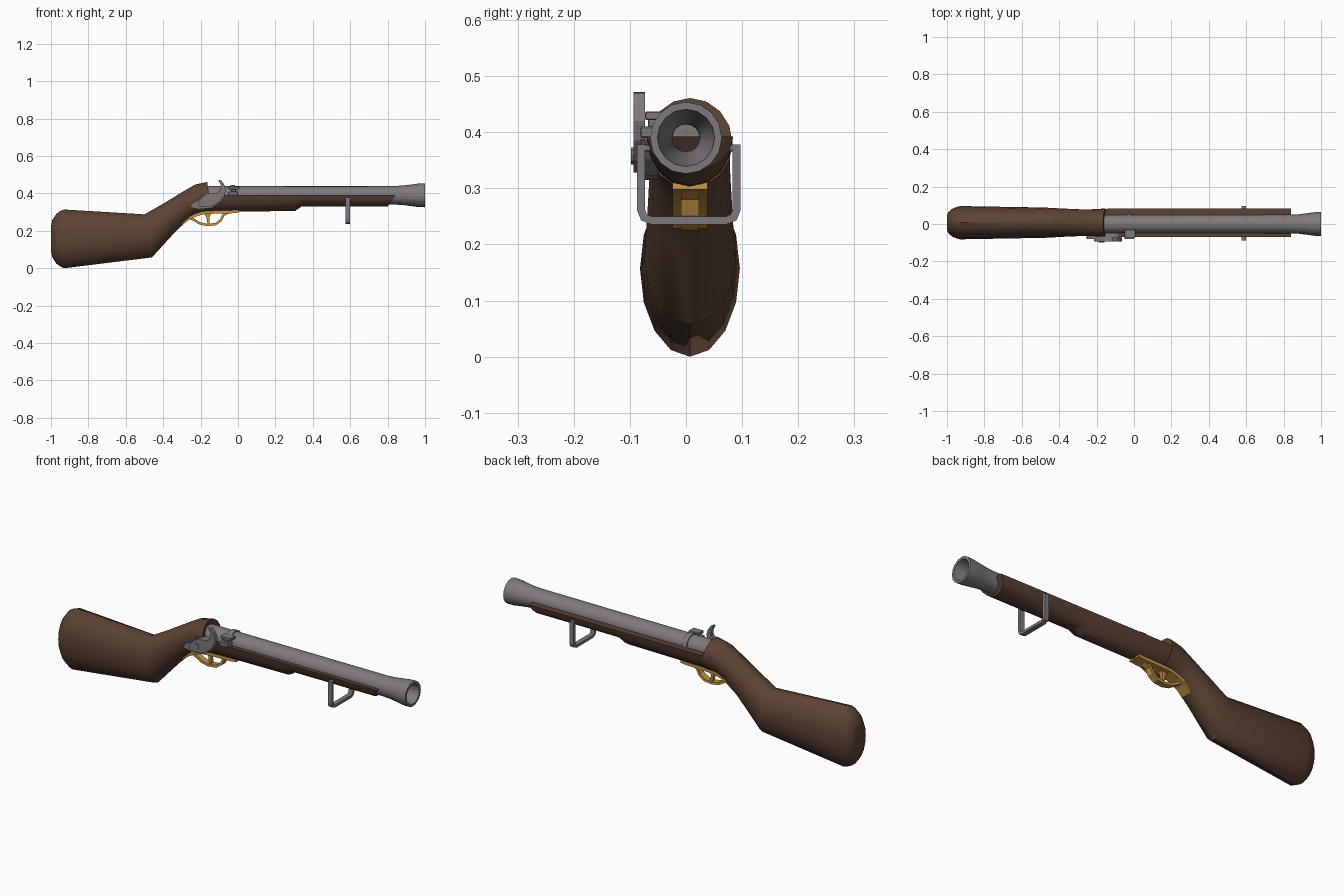
import bpy, bmesh, math
from mathutils import Vector

if "Cube" in bpy.data.objects:
    bpy.data.objects.remove(bpy.data.objects["Cube"])

def material(name, rgb):
    m = bpy.data.materials.new(name)
    m.diffuse_color = (*rgb, 1)
    m.use_nodes = True
    m.node_tree.nodes["Principled BSDF"].inputs["Base Color"].default_value = m.diffuse_color
    return m

WOOD = material("walnut wood", (0.105, 0.054, 0.034))
STEEL = material("grey steel", (0.21, 0.19, 0.205))
BRASS = material("brass", (0.56, 0.29, 0.055))
YC = 0.007  # the stock sits slightly off the barrel axis

def loft(name, rings, mat, smooth=35, bevel=0):
    """Skin closed rings of points and cap both ends."""
    bm = bmesh.new()
    vs = [[bm.verts.new(p) for p in r] for r in rings]
    n = len(rings[0])
    for a, b in zip(vs, vs[1:]):
        for i in range(n):
            j = (i + 1) % n
            bm.faces.new((a[i], a[j], b[j], b[i]))
    bm.faces.new(vs[0])
    bm.faces.new(vs[-1])
    bmesh.ops.recalc_face_normals(bm, faces=bm.faces)
    me = bpy.data.meshes.new(name)
    bm.to_mesh(me)
    bm.free()
    me.materials.append(mat)
    ob = bpy.data.objects.new(name, me)
    bpy.context.collection.objects.link(ob)
    if bevel:
        mod = ob.modifiers.new("edge", 'BEVEL')
        mod.width, mod.segments = bevel, 1
    elif smooth:
        bpy.ops.object.select_all(action='DESELECT')
        ob.select_set(True)
        bpy.context.view_layer.objects.active = ob
        bpy.ops.object.shade_smooth_by_angle(angle=math.radians(smooth))
    return ob

def lathe_x(name, profile, mat, y=0, z=0.39, n=16):
    return loft(name, [[(x, y + r * math.sin(2 * math.pi * i / n), z + r * math.cos(2 * math.pi * i / n))
                        for i in range(n)] for x, r in profile], mat)

def plate(name, outline, y0, y1, mat, bevel=0):
    """Side outline in x, z extruded across y."""
    return loft(name, [[(x, y, z) for x, z in outline] for y in (y0, y1)], mat, 0, bevel)

def ribbon(path, t):
    """Outline of a band of thickness t along an x, z path."""
    up, down = [], []
    for i, p in enumerate(path):
        a, b = Vector(path[max(i - 1, 0)]), Vector(path[min(i + 1, len(path) - 1)])
        d = (b - a).normalized()
        nrm = Vector((-d.y, d.x)) * t / 2
        up.append(tuple(Vector(p) + nrm))
        down.append(tuple(Vector(p) - nrm))
    return up + down[::-1]

# Butt and grip: 16-sided oval sections between a top and a bottom point
def oval(top, bot, hw, n=16):
    t, b = Vector(top), Vector(bot)
    c, h = (t + b) / 2, (t - b) / 2
    out = []
    for i in range(n):
        a = 2 * math.pi * i / n
        p = c + h * math.cos(a)
        out.append((p.x, YC + hw * math.sin(a), p.y))
    return out

dome = [(-1.0, 0.42), (-0.993, 0.64), (-0.97, 0.86), (-0.95, 0.95)]
rings = [oval((x, 0.158 + 0.156 * s), (x, 0.158 - 0.156 * s), 0.088 * s) for x, s in dome]
rings += [oval((-0.93, 0.314), (-0.93, 0.0), 0.089),
          oval((-0.5, 0.288), (-0.46, 0.058), 0.081),
          oval((-0.40, 0.345), (-0.335, 0.195), 0.075),
          oval((-0.29, 0.412), (-0.255, 0.27), 0.071),
          oval((-0.23, 0.447), (-0.205, 0.295), 0.072),
          oval((-0.165, 0.461), (-0.14, 0.30), 0.076)]
loft("butt_and_grip", rings, WOOD)

# Fore-end: half-oval trough below the barrel with a step and slanted nose
def half_oval(xt, xb, zb, hw=0.077, top=0.392, n=8):
    out = []
    for i in range(n + 1):
        a = math.pi * i / n
        s = math.sin(a)
        out.append((xt + (xb - xt) * s, YC + hw * math.cos(a), top - (top - zb) * s))
    return out

loft("fore_end", [half_oval(-0.2, -0.2, 0.298, 0.071), half_oval(-0.1, -0.1, 0.302),
                  half_oval(0.31, 0.305, 0.306), half_oval(0.34, 0.34, 0.33),
                  half_oval(0.84, 0.80, 0.33)], WOOD, 30)

# Barrel with flared muzzle and funnel bore
lathe_x("barrel", [(-0.17, 0.049), (0.84, 0.05), (0.88, 0.052), (0.93, 0.058), (0.965, 0.063),
                   (1.0, 0.064), (1.0, 0.051), (0.93, 0.04), (0.87, 0.025), (0.7, 0.024)], STEEL)
lathe_x("barrel_band", [(-0.04, 0.048), (-0.04, 0.055), (-0.015, 0.055), (-0.015, 0.048)], STEEL)

# Flash pan and its cover beside the breech
def box(name, x0, x1, y0, y1, z0, z1, mat, bevel=0.002):
    return plate(name, [(x0, z0), (x1, z0), (x1, z1), (x0, z1)], y0, y1, mat, bevel)

box("flash_pan", -0.05, 0.0, -0.081, -0.04, 0.39, 0.41, STEEL)
box("pan_cover", -0.05, 0.008, -0.073, -0.03, 0.422, 0.437, STEEL)
box("pan_post", -0.035, -0.012, -0.068, -0.035, 0.405, 0.425, STEEL)

# Lock plate, hammer and pivot screw
plate("lock_plate", [(-0.255, 0.325), (-0.21, 0.315), (-0.14, 0.322), (-0.095, 0.352), (-0.07, 0.385),
                     (-0.10, 0.4), (-0.16, 0.398), (-0.2, 0.372), (-0.25, 0.345)], -0.081, -0.05, STEEL)
plate("hammer", [(-0.21, 0.33), (-0.15, 0.328), (-0.105, 0.35), (-0.075, 0.385), (-0.065, 0.42),
                 (-0.075, 0.45), (-0.09, 0.47), (-0.105, 0.472), (-0.092, 0.445), (-0.093, 0.42),
                 (-0.115, 0.402), (-0.165, 0.4), (-0.2, 0.375), (-0.215, 0.35)],
      -0.094, -0.073, STEEL)
plate("pivot_screw", [(-0.174 + 0.016 * math.cos(i * math.pi / 5), 0.358 + 0.016 * math.sin(i * math.pi / 5))
                      for i in range(10)], -0.098, -0.08, STEEL)

# Brass trigger plate, guard bow and trigger
plate("trigger_plate", ribbon([(-0.305, 0.235), (-0.27, 0.262), (-0.235, 0.281), (-0.19, 0.296),
                               (-0.12, 0.3), (-0.03, 0.302), (0.005, 0.306)], 0.016),
      YC - 0.031, YC + 0.031, BRASS)
plate("trigger_guard", ribbon([(-0.26, 0.27), (-0.235, 0.258), (-0.205, 0.24), (-0.165, 0.231),
                               (-0.12, 0.236), (-0.092, 0.256), (-0.078, 0.285), (-0.045, 0.302)], 0.013),
      YC - 0.016, YC + 0.016, BRASS)
plate("trigger", [(-0.185, 0.3), (-0.14, 0.3), (-0.153, 0.27), (-0.152, 0.236), (-0.163, 0.236), (-0.168, 0.27)],
      YC - 0.009, YC + 0.009, BRASS)

# Sling loop: rounded U hung from the fore-end
def u_half(hw, top, bot, r):
    arc = [(hw - r + r * math.cos(a), bot + r - r * math.sin(a)) for a in (0, math.pi / 4, math.pi / 2)]
    return [(hw, top)] + arc

def u_line(hw, bot, r):
    h = u_half(hw, 0.378, bot, r)
    return h + [(-y, z) for y, z in reversed(h)]

u = u_line(0.092, 0.236, 0.024) + u_line(0.078, 0.25, 0.012)[::-1]
loft("sling_loop", [[(x, 0.005 + y, z) for y, z in u] for x in (0.574, 0.598)], STEEL, 0)
for side in (-1, 1):
    a, b = sorted((0.005 + side * 0.066, 0.005 + side * 0.09))
    box("sling_pin", 0.576, 0.596, a, b, 0.366, 0.378, STEEL)
